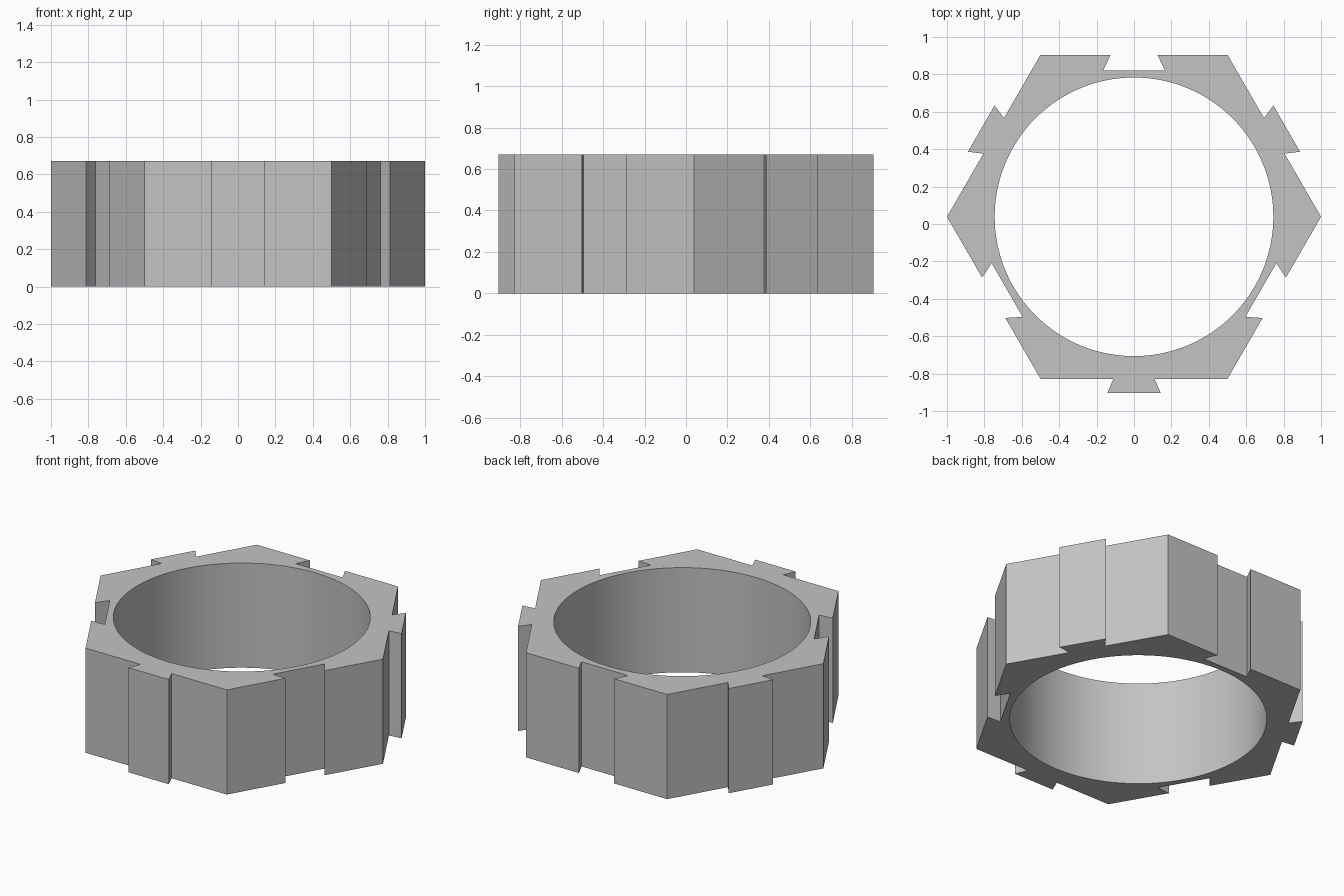
import bpy, bmesh, math
from mathutils import Vector

cube = bpy.data.objects.get("Cube")
if cube:
    bpy.data.objects.remove(cube, do_unlink=True)

RADIUS, BORE, HEIGHT, SEGMENTS = 1.0, 0.745, 0.67, 128
APOTHEM = RADIUS * math.cos(math.pi / 6)
TONGUE = (0.11, 0.143, 0.077)   # half width at the face, at the end, projection
SLOT = (0.125, 0.165, -0.083)
CENTRE = Vector((0, TONGUE[2] / 2, 0))

# Plain grey material
grey = bpy.data.materials.new("plain_grey")
grey.use_nodes = True
grey.diffuse_color = (0.55, 0.55, 0.55, 1)
grey.node_tree.nodes["Principled BSDF"].inputs["Base Color"].default_value = (0.55, 0.55, 0.55, 1)


def side_points(angle, joint):
    """Corner and dovetail points of one hexagon side, counter-clockwise."""
    normal = Vector((math.cos(angle), math.sin(angle), 0))
    along = Vector((-normal.y, normal.x, 0))
    base, end, out = joint
    steps = [(-RADIUS / 2, 0), (-base, 0), (-end, out), (end, out), (base, 0)]
    return [CENTRE + normal * (APOTHEM + o) + along * a for a, o in steps]


def add_loop(bm, points):
    verts = [bm.verts.new(p) for p in points]
    return [bm.edges.new((v, verts[i - 1])) for i, v in enumerate(verts)]


# Hexagon outline with alternating tongues and slots, and the round bore
outline = []
for i in range(6):
    angle = math.radians(30 + 60 * i)
    joint = TONGUE if i in (0, 2, 4) else SLOT
    outline += side_points(angle, joint)
bore = [CENTRE + BORE * Vector((math.cos(t), math.sin(t), 0))
        for t in (math.tau * k / SEGMENTS for k in range(SEGMENTS))]

# Fill the ring-shaped section and extrude it upwards
bm = bmesh.new()
edges = add_loop(bm, outline) + add_loop(bm, bore)
bmesh.ops.triangle_fill(bm, edges=edges, use_beauty=True, normal=(0, 0, 1))
faces = bmesh.ops.extrude_face_region(bm, geom=bm.faces[:], use_keep_orig=True)
top = [g for g in faces["geom"] if isinstance(g, bmesh.types.BMVert)]
bmesh.ops.translate(bm, verts=top, vec=(0, 0, HEIGHT))
bmesh.ops.recalc_face_normals(bm, faces=bm.faces[:])

mesh = bpy.data.meshes.new("hexagonal_ring")
bm.to_mesh(mesh)
bm.free()
mesh.materials.append(grey)
ring = bpy.data.objects.new("hexagonal_ring", mesh)
bpy.context.collection.objects.link(ring)

# Smooth bore, crisp outer edges
bpy.context.view_layer.objects.active = ring
ring.select_set(True)
bpy.ops.object.shade_smooth_by_angle(angle=math.radians(30))
